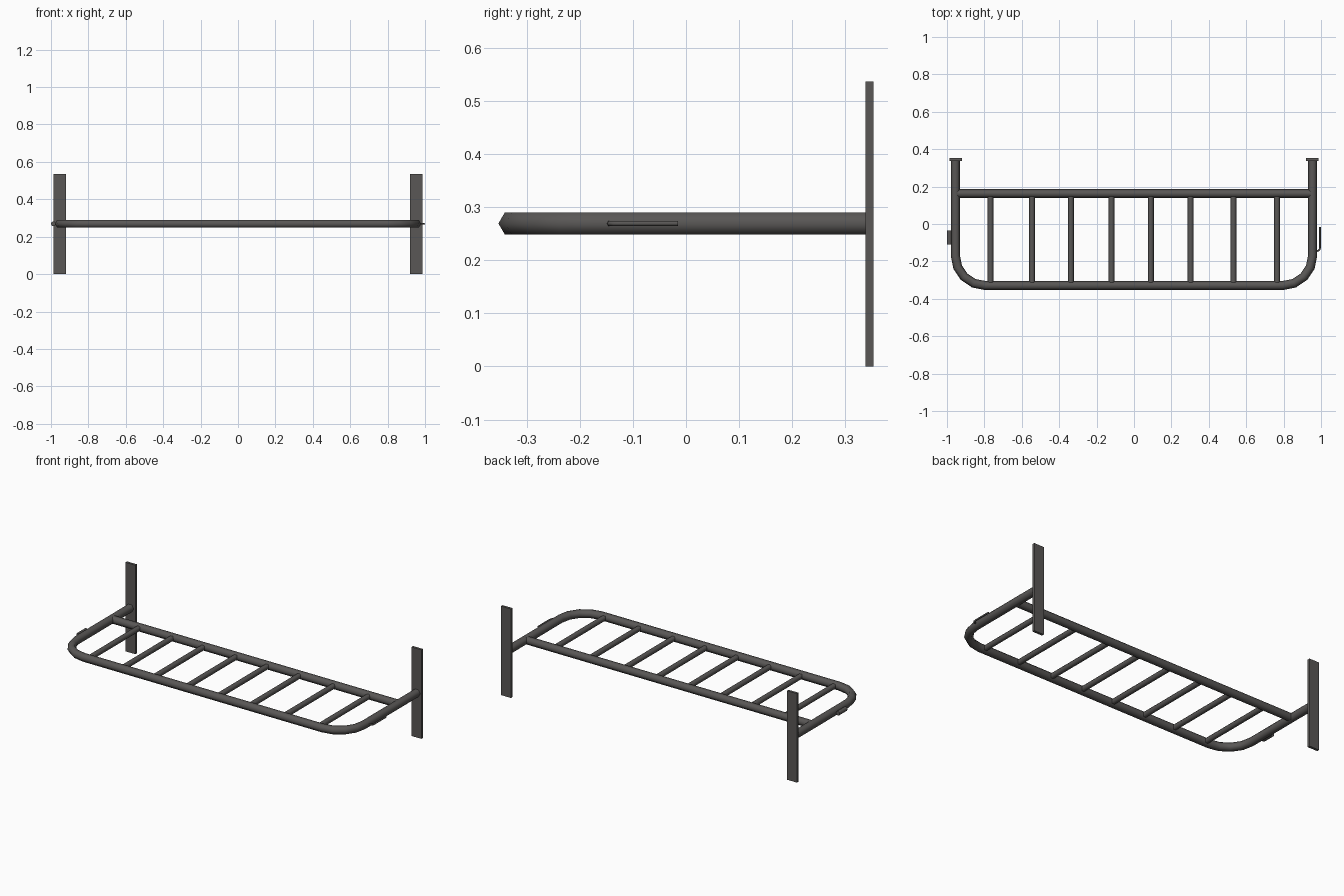
import bpy, bmesh, math
from mathutils import Vector

if "Cube" in bpy.data.objects:
    bpy.data.objects.remove(bpy.data.objects["Cube"])

Z = 0.269  # height of the frame plane
steel = bpy.data.materials.new("dark grey steel")
steel.diffuse_color = (0.10, 0.095, 0.092, 1)
steel.use_nodes = True
steel.node_tree.nodes["Principled BSDF"].inputs["Base Color"].default_value = steel.diffuse_color


def finish(bm, name, smooth=True):
    bmesh.ops.recalc_face_normals(bm, faces=bm.faces[:])
    me = bpy.data.meshes.new(name)
    bm.to_mesh(me)
    bm.free()
    ob = bpy.data.objects.new(name, me)
    bpy.context.collection.objects.link(ob)
    me.materials.append(steel)
    if smooth:
        bpy.ops.object.select_all(action='DESELECT')
        ob.select_set(True)
        bpy.context.view_layer.objects.active = ob
        bpy.ops.object.shade_smooth_by_angle(angle=math.radians(61))
    return ob


def tube(name, path, radius, sides=6, z=Z):
    """Mitred tube swept along a horizontal path."""
    pts = [Vector((x, y, z)) for x, y in path]
    bm = bmesh.new()
    rings = []
    for i, p in enumerate(pts):
        a = (p - pts[i - 1]).normalized() if i else None
        b = (pts[i + 1] - p).normalized() if i < len(pts) - 1 else None
        d = ((a or b) + (b or a)).normalized()
        stretch = 1 / d.dot(a or b)
        side = Vector((-d.y, d.x, 0)) * stretch
        rings.append([bm.verts.new(p + radius * (
            side * math.cos(math.tau * k / sides)
            + Vector((0, 0, math.sin(math.tau * k / sides)))))
            for k in range(sides)])
    for r, s in zip(rings, rings[1:]):
        for k in range(sides):
            n = (k + 1) % sides
            bm.faces.new((r[k], r[n], s[n], s[k]))
    bm.faces.new(rings[0])
    bm.faces.new(rings[-1])
    return finish(bm, name)


def box(name, center, size):
    bm = bmesh.new()
    bmesh.ops.create_cube(bm, size=1)
    for v in bm.verts:
        v.co = Vector([c + s * q for c, s, q in zip(center, size, v.co)])
    return finish(bm, name, False)


# U-shaped outer tube with rounded front corners
X, YF, R = 0.955, -0.329, 0.16
corner = [(X - R + R * math.cos(t), YF + R - R * math.sin(t))
          for t in (math.pi / 2 * i / 4 for i in range(5))]
right = [(X, 0.34)] + corner
left = [(-x, y) for x, y in reversed(right)]
tube("outer_frame", right + left, 0.024)

# Rear crossbar
tube("rear_crossbar", [(-0.945, 0.163), (0.945, 0.163)], 0.023)

# Rungs
for i, x in enumerate((-0.767, -0.545, -0.337, -0.12, 0.09, 0.303, 0.532, 0.765)):
    tube(f"rung_{i + 1}", [(x, -0.32), (x, 0.155)], 0.016)

# Upright mounting plates
for s, n in ((-1, "left"), (1, "right")):
    box(f"{n}_mounting_plate", (s * 0.953, 0.345, 0.268), (0.066, 0.015, 0.536))

# Small hinge sleeve on the left, wire hook on the right
tube("hinge_sleeve", [(-0.987, -0.11), (-0.987, -0.035)], 0.013, 8)
tube("wire_hook", [(0.965, -0.145), (0.985, -0.143), (0.993, -0.135),
                   (0.995, -0.12), (0.995, -0.015)], 0.005)
